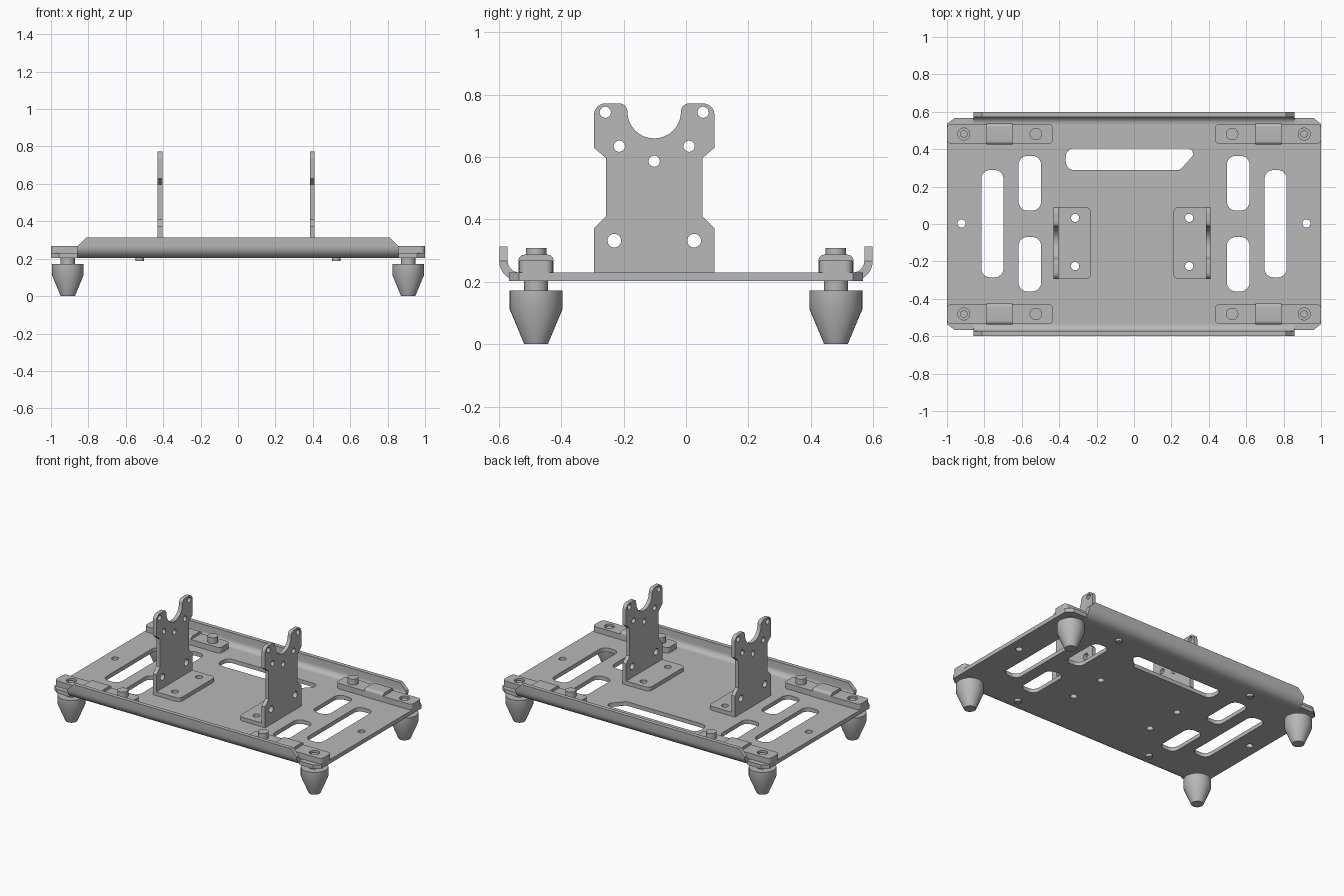
import bpy, bmesh, math
from mathutils import Matrix, Vector

cube = bpy.data.objects.get("Cube")
if cube:
    bpy.data.objects.remove(cube, do_unlink=True)

GREY = (0.48, 0.48, 0.48, 1)
metal = bpy.data.materials.new("grey metal")
metal.use_nodes = True
metal.diffuse_color = GREY
metal.node_tree.nodes["Principled BSDF"].inputs["Base Color"].default_value = GREY


def finish(name, bm):
    """Turn a bmesh into a grey object, smooth on its curved faces."""
    bmesh.ops.remove_doubles(bm, verts=bm.verts, dist=0.0001)
    bmesh.ops.recalc_face_normals(bm, faces=bm.faces)
    mesh = bpy.data.meshes.new(name)
    bm.to_mesh(mesh)
    bm.free()
    mesh.materials.append(metal)
    ob = bpy.data.objects.new(name, mesh)
    bpy.context.collection.objects.link(ob)
    bpy.ops.object.select_all(action='DESELECT')
    ob.select_set(True)
    bpy.context.view_layer.objects.active = ob
    bpy.ops.object.shade_smooth_by_angle(angle=math.radians(35))
    return ob


def fillet(corners, steps=6):
    """Round each (x, y, radius) corner of a polygon."""
    out = []
    for i, (x, y, r) in enumerate(corners):
        p = Vector((x, y))
        if r == 0:
            out.append(p)
            continue
        a = (Vector(corners[i - 1][:2]) - p).normalized()
        b = (Vector(corners[(i + 1) % len(corners)][:2]) - p).normalized()
        half = a.angle(b) / 2
        centre = p + (a + b).normalized() * r / math.sin(half)
        d0 = p + a * r / math.tan(half) - centre
        d1 = p + b * r / math.tan(half) - centre
        for k in range(steps + 1):
            out.append(centre + d0.lerp(d1, k / steps).normalized() * r)
    return out


def rect(x0, x1, y0, y1, r):
    return fillet([(x0, y0, r), (x1, y0, r), (x1, y1, r), (x0, y1, r)])


def circle(x, y, r, n=24):
    return [Vector((x + r * math.cos(math.tau * k / n), y + r * math.sin(math.tau * k / n)))
            for k in range(n)]


def sheet(name, loops, low, high, along_x=False):
    """Extrude an outline with holes between two levels, along z or x."""
    curve = bpy.data.curves.new(name, 'CURVE')
    curve.dimensions = '2D'
    curve.fill_mode = 'BOTH'
    curve.extrude = (high - low) / 2
    for loop in loops:
        spline = curve.splines.new('POLY')
        spline.points.add(len(loop) - 1)
        for point, co in zip(spline.points, loop):
            point.co = (co.x, co.y, 0, 1)
        spline.use_cyclic_u = True
    temp = bpy.data.objects.new(name + "_outline", curve)
    bpy.context.collection.objects.link(temp)
    mesh = temp.evaluated_get(bpy.context.evaluated_depsgraph_get()).to_mesh()
    bm = bmesh.new()
    bm.from_mesh(mesh)
    bpy.data.objects.remove(temp, do_unlink=True)
    bm.transform(Matrix.Translation((0, 0, (low + high) / 2)))
    if along_x:
        bm.transform(Matrix(((0, 0, 1, 0), (1, 0, 0, 0), (0, 1, 0, 0), (0, 0, 0, 1))))
    return finish(name, bm)


def lathe(name, profile, x, y, steps=32):
    """Revolve an (r, z) profile about a vertical axis."""
    bm = bmesh.new()
    verts = [bm.verts.new((r, 0, z)) for r, z in profile]
    edges = [bm.edges.new(pair) for pair in zip(verts, verts[1:])]
    bmesh.ops.spin(bm, geom=verts + edges, cent=(0, 0, 0), axis=(0, 0, 1),
                   angle=math.tau, steps=steps)
    bm.transform(Matrix.Translation((x, y, 0)))
    return finish(name, bm)


BOTTOM, TOP = 0.203, 0.23
BAR_Y, FOOT_X, PIN_X = 0.481, 0.91, 0.525

# Base plate with slots and holes
quarter = [(0.858, 0.535), (0.858, 0.568), (0.958, 0.568), (1, 0.535)]
outline = []
for sx, sy in ((1, 1), (1, -1), (-1, -1), (-1, 1)):
    part = quarter if sx == sy else quarter[::-1]
    outline += [Vector((sx * x, sy * y)) for x, y in part]
holes = [fillet([(-0.365, 0.288, 0.045), (0.245, 0.288, 0.03), (0.315, 0.365, 0.02),
                 (0.315, 0.405, 0.03), (-0.365, 0.405, 0.045)])]
for s in (-1, 1):
    a, b = sorted((s * 0.698, s * 0.816))
    holes.append(rect(a, b, -0.285, 0.288, 0.045))
    a, b = sorted((s * 0.497, s * 0.617))
    holes.append(rect(a, b, 0.072, 0.364, 0.045))
    holes.append(rect(a, b, -0.36, -0.07, 0.045))
    holes.append(circle(s * 0.922, 0.003, 0.022))
    for y in (0.033, -0.225):
        holes.append(circle(s * 0.305 - 0.01, y, 0.022))
sheet("base_plate", [outline] + holes, BOTTOM, TOP)

# Bent flanges along the front and back edges
for side, s in (("front", -1), ("back", 1)):
    outer, inner = [], []
    for k in range(9):
        t = math.pi / 2 * k / 8
        for row, r in ((outer, 0.064), (inner, 0.037)):
            row.append((0.535 + r * math.sin(t), 0.267 - r * math.cos(t)))
    outer.append((0.599, 0.313))
    inner.append((0.572, 0.313))
    ring = outer + inner[::-1]
    bm = bmesh.new()
    ends = []
    for sx in (-1, 1):
        ends.append([bm.verts.new((sx * (0.858 - max(0, z - 0.267)), s * y, z))
                     for y, z in ring])
    n = len(ring)
    for i in range(n):
        j = (i + 1) % n
        bm.faces.new((ends[0][i], ends[0][j], ends[1][j], ends[1][i]))
    for end in ends:
        for i in range(n // 2 - 1):
            bm.faces.new((end[i], end[i + 1], end[n - 2 - i], end[n - 1 - i]))
    finish(side + "_flange", bm)

# Corner bars, straps, pins and feet
foot = [(0, 0), (0.038, 0), (0.085, 0.113), (0.085, 0.172), (0.038, 0.172), (0.038, 0.215),
        (0.032, 0.215), (0.032, 0.25), (0.02, 0.25), (0.02, 0.26), (0, 0.26)]
pin = [(0, 0.187), (0.022, 0.187), (0.022, 0.215), (0.033, 0.215), (0.033, 0.308), (0, 0.308)]
for sx, side in ((-1, "right"), (1, "left")):
    for sy, end in ((-1, "front"), (1, "back")):
        tag = f"{end}_{side}_"
        y = sy * BAR_Y
        a, b = sorted((sx * 0.433, sx * 1.0))
        bar = rect(a, b, y - 0.054, y + 0.054, 0.025)
        sheet(tag + "bar", [bar, circle(sx * FOOT_X, y, 0.032)], TOP, 0.268)
        a, b = sorted((sx * 0.65, sx * 0.788))
        strap = fillet([(y - 0.056, TOP, 0), (y + 0.056, TOP, 0),
                        (y + 0.056, 0.287, 0.018), (y - 0.056, 0.287, 0.018)])
        sheet(tag + "strap", [strap], a, b, along_x=True)
        lathe(tag + "pin", pin, sx * PIN_X, y)
        lathe(tag + "foot", foot, sx * FOOT_X, y)

# Upright brackets, symmetric about their own centre line
MID, SHIFT = -0.102, -0.01
half = [(0.193, TOP, 0), (0.193, 0.372, 0), (0.155, 0.41, 0), (0.155, 0.597, 0),
        (0.193, 0.63, 0), (0.193, 0.772, 0.035), (0.086, 0.772, 0.025)]
notch = []
for k in range(17):
    t = math.pi * k / 16
    notch.append((MID + 0.086 * math.cos(t), 0.746 - 0.086 * math.sin(t), 0))
shape = [(MID + y, z, r) for y, z, r in half] + notch
shape += [(MID - y, z, r) for y, z, r in half[::-1]]
bores = [circle(MID, 0.587, 0.018)]
for s in (-1, 1):
    for y, z, r in ((0.157, 0.744, 0.018), (0.112, 0.635, 0.018), (0.128, 0.332, 0.022)):
        bores.append(circle(MID + s * y, z, r))
for s, side in ((-1, "right"), (1, "left")):
    a, b = sorted((s * 0.394 + SHIFT, s * 0.42 + SHIFT))
    sheet(side + "_bracket_upright", [fillet(shape)] + bores, a, b, along_x=True)
    near, far = s * 0.22 + SHIFT, s * 0.4 + SHIFT
    y0, y1 = MID - 0.193, MID + 0.193
    base = fillet([(near, y0, 0.03), (far, y0, 0), (far, y1, 0), (near, y1, 0.03)])
    drill = [circle(s * 0.305 + SHIFT, y, 0.022) for y in (0.033, -0.225)]
    sheet(side + "_bracket_base", [base] + drill, TOP, TOP + 0.026)
